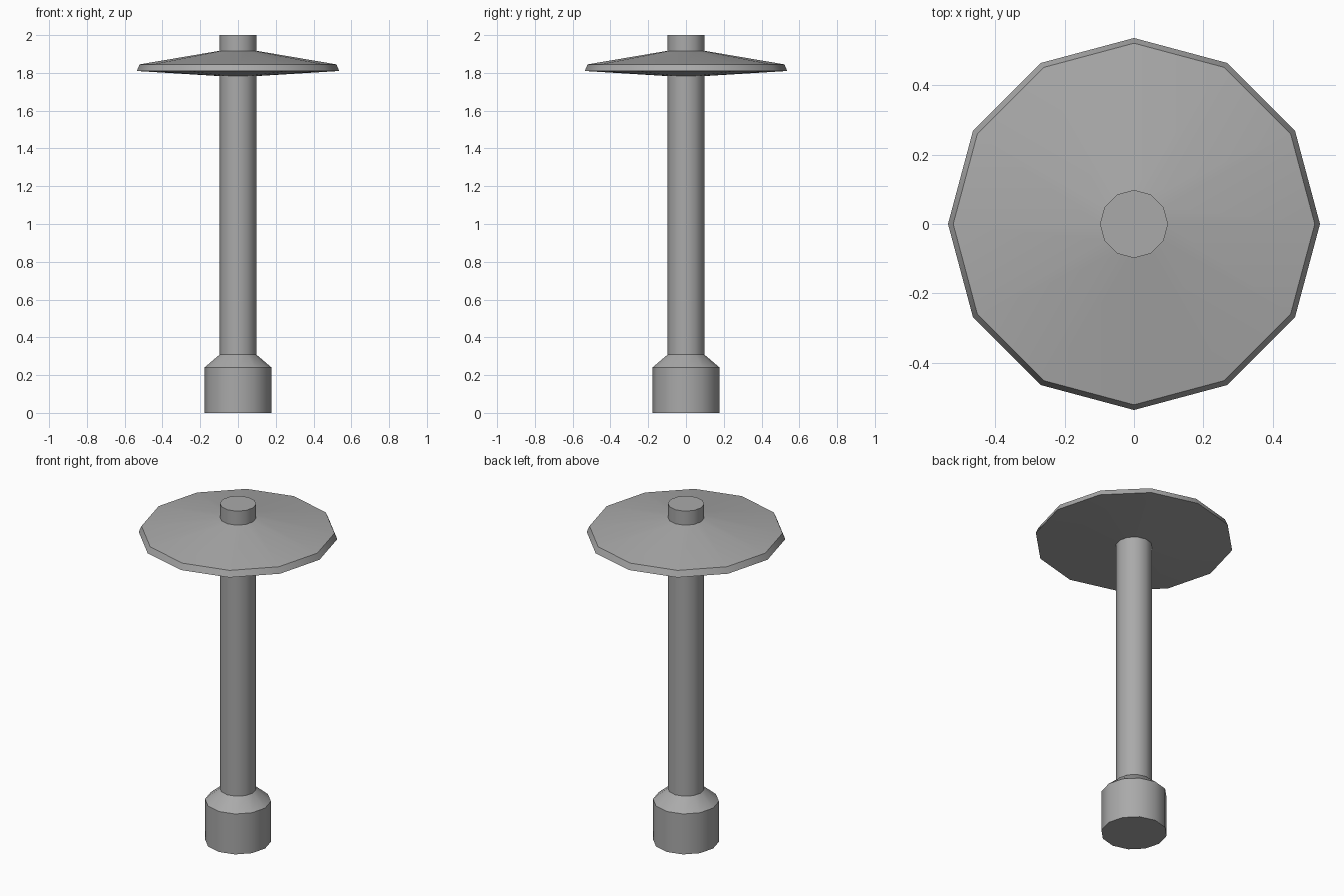
import bpy
import bmesh
import math

SIDES = 12

cube = bpy.data.objects.get("Cube")
if cube:
    bpy.data.objects.remove(cube, do_unlink=True)

# Single grey finish
grey = bpy.data.materials.new("grey metal")
grey.use_nodes = True
colour = (0.4, 0.4, 0.4, 1)
grey.diffuse_color = colour
grey.node_tree.nodes["Principled BSDF"].inputs["Base Color"].default_value = colour


def lathe(name, profile, closed=False):
    """Turn (radius, height) points, bottom to top, around z; cap open ends."""
    bm = bmesh.new()
    rings = []
    for radius, height in profile:
        ring = []
        for i in range(SIDES):
            a = math.tau * i / SIDES
            ring.append(bm.verts.new((radius * math.cos(a), radius * math.sin(a), height)))
        rings.append(ring)
    pairs = list(zip(rings, rings[1:]))
    if closed:
        pairs.append((rings[-1], rings[0]))
    for low, high in pairs:
        for i in range(SIDES):
            j = (i + 1) % SIDES
            bm.faces.new((low[i], low[j], high[j], high[i]))
    if not closed:
        bm.faces.new(rings[0][::-1])
        bm.faces.new(rings[-1])
    bmesh.ops.recalc_face_normals(bm, faces=bm.faces)
    mesh = bpy.data.meshes.new(name)
    bm.to_mesh(mesh)
    bm.free()
    mesh.materials.append(grey)
    obj = bpy.data.objects.new(name, mesh)
    bpy.context.collection.objects.link(obj)
    bpy.ops.object.select_all(action='DESELECT')
    obj.select_set(True)
    bpy.context.view_layer.objects.active = obj
    bpy.ops.object.shade_smooth_by_angle(angle=math.radians(35))
    return obj


# Footing with a sloped collar
lathe("base", [(0.178, 0), (0.178, 0.24), (0.098, 0.308)])

# Post running through the shade to the top
lathe("post", [(0.098, 0.3), (0.098, 2.0)])

# Wide shallow shade with a bevelled rim
lathe("shade", [(0.097, 1.783), (0.536, 1.81), (0.521, 1.845), (0.097, 1.917)], closed=True)
